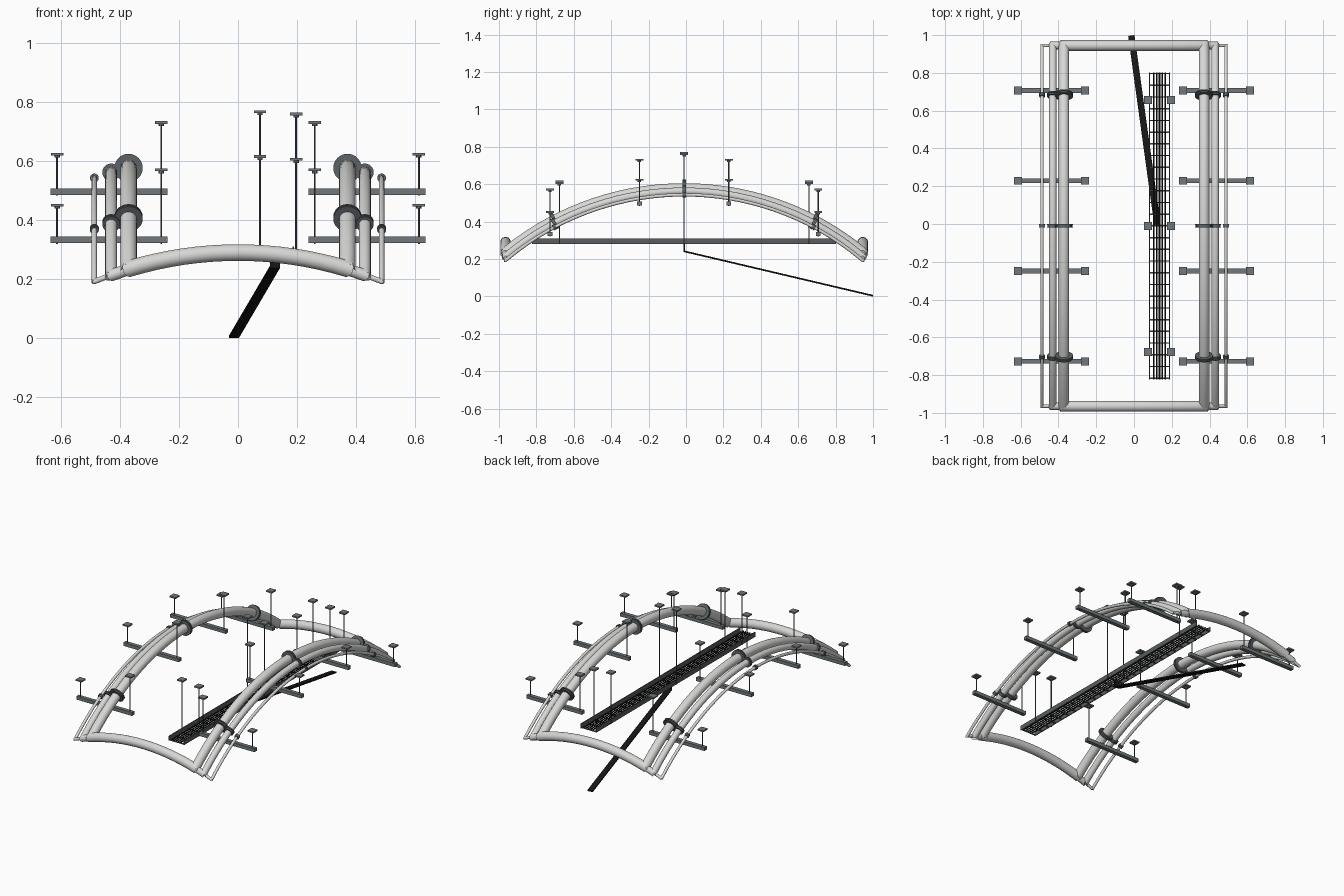
import bpy, bmesh, math
from mathutils import Vector, Matrix

if "Cube" in bpy.data.objects:
    bpy.data.objects.remove(bpy.data.objects["Cube"])

YC = -0.01          # centre of the pipe loop along y
HALF = 0.955        # half length of the loop


def material(name, rgb):
    m = bpy.data.materials.new(name)
    m.diffuse_color = (*rgb, 1)
    m.use_nodes = True
    m.node_tree.nodes["Principled BSDF"].inputs["Base Color"].default_value = m.diffuse_color
    return m


PIPE = material("light grey pipe", (0.68, 0.68, 0.67))
STEEL = material("support grey", (0.165, 0.19, 0.2))
FLANGE = material("flange grey", (0.11, 0.125, 0.135))
TRAY = material("tray grey", (0.10, 0.11, 0.115))
BLACK = material("cable black", (0.008, 0.008, 0.008))


def finish(name, bm, mat, smooth=False):
    bmesh.ops.recalc_face_normals(bm, faces=bm.faces)
    me = bpy.data.meshes.new(name)
    bm.to_mesh(me)
    bm.free()
    ob = bpy.data.objects.new(name, me)
    bpy.context.collection.objects.link(ob)
    me.materials.append(mat)
    if smooth:
        bpy.ops.object.select_all(action='DESELECT')
        ob.select_set(True)
        bpy.context.view_layer.objects.active = ob
        bpy.ops.object.shade_smooth_by_angle(angle=math.radians(35))
    return ob


def add_box(bm, center, size, rot=None):
    mat = Matrix.Translation(center)
    if rot:
        mat = mat @ rot
    bmesh.ops.create_cube(bm, size=1, matrix=mat @ Matrix.Diagonal((*size, 1)))


def add_cyl(bm, a, b, r, seg=12):
    a, b = Vector(a), Vector(b)
    d = b - a
    mat = Matrix.Translation((a + b) / 2) @ d.to_track_quat('Z', 'Y').to_matrix().to_4x4()
    bmesh.ops.create_cone(bm, cap_ends=True, segments=seg, radius1=r, radius2=r,
                          depth=d.length, matrix=mat)


def arc(u, half, top, sag):
    """Height and slope of a circular arc at distance u from its crown."""
    R = (half * half + sag * sag) / (2 * sag)
    h = math.sqrt(R * R - u * u)
    return top - R + h, -u / h


def add_tube(bm, pts, tans, side, r, mitre, seg=24):
    """Sweep a circle along a planar path; both ends are cut as a mitre."""
    rings = []
    for i, (p, t) in enumerate(zip(pts, tans)):
        up = side.cross(t)
        end = -1 if i == 0 else 1 if i == len(pts) - 1 else 0
        ring = []
        for k in range(seg):
            a = 2 * math.pi * k / seg
            c = r * math.cos(a)
            ring.append(bm.verts.new(p + side * c + up * r * math.sin(a) + t * end * mitre * c))
        rings.append(ring)
    for A, B in zip(rings, rings[1:]):
        for k in range(seg):
            bm.faces.new((A[k], A[(k + 1) % seg], B[(k + 1) % seg], B[k]))
    bm.faces.new(rings[0])
    bm.faces.new(rings[-1])


# Pipe loops: name, x, radius, crown height, end height, flange radius
PIPES = [("large", 0.371, 0.028, 0.577, 0.235, 0.048),
         ("medium", 0.43, 0.020, 0.562, 0.213, 0.030),
         ("small", 0.487, 0.009, 0.543, 0.192, 0.015)]
N = 32
for name, X, r, top, end, fr in PIPES:
    bm, fl = bmesh.new(), bmesh.new()
    for s in (-1, 1):
        # long arched run
        pts, tans = [], []
        for i in range(N + 1):
            u = HALF * (2 * i / N - 1)
            z, m = arc(u, HALF, top, top - end)
            pts.append(Vector((s * X, YC + u, z)))
            tans.append(Vector((0, 1, m)).normalized())
        add_tube(bm, pts, tans, Vector((1, 0, 0)), r, 0.7 * s)
        # arched cross run
        pts, tans = [], []
        for i in range(N // 2 + 1):
            u = X * (4 * i / N - 1)
            z, m = arc(u, X, 0.29, 0.29 - end)
            pts.append(Vector((u, YC + s * HALF, z)))
            tans.append(Vector((1, 0, m)).normalized())
        add_tube(bm, pts, tans, Vector((0, 1, 0)), r, 0.7 * s)
        # paired flange discs
        for u in (-0.693, 0, 0.693):
            z, m = arc(u, HALF, top, top - end)
            p = Vector((s * X, YC + u, z))
            t = Vector((0, 1, m)).normalized()
            for a, b, rad in ((-.009, -.002, fr), (.002, .009, fr), (-.002, .002, fr * .88)):
                add_cyl(fl, p + t * a, p + t * b, rad, 24)
    finish(name + "_pipe_loop", bm, PIPE, True)
    finish(name + "_pipe_flanges", fl, FLANGE, True)

# Hanger rods with ceiling plates
rods, plates = bmesh.new(), bmesh.new()


def hanger(x, y, z0, z1):
    add_cyl(rods, (x, y, z0), (x, y, z1), 0.0032, 8)
    add_box(plates, (x, y, z1 - 0.004), (0.042, 0.042, 0.009))
    add_cyl(plates, (x, y, z1 - 0.016), (x, y, z1 - 0.008), 0.009, 8)


# Trapeze bars under the pipe runs
bars = bmesh.new()
for s in (-1, 1):
    for u, z, outer, inner in ((0.239, 0.497, 0.628, 0.735), (0.717, 0.333, 0.455, 0.575)):
        for e in (-1, 1):
            y = YC + e * u
            add_box(bars, (s * 0.437, y, z), (0.396, 0.025, 0.022))
            hanger(s * 0.613, y, z - 0.014, outer)
            hanger(s * 0.26, y, z - 0.014, inner)
finish("trapeze_bars", bars, STEEL)

# Hangers of the cable tray
for u, zl, zr in ((-0.667, 0.62, 0.61), (0, 0.772, 0.764), (0.667, 0.62, 0.61)):
    hanger(0.0745, YC + u, 0.283, zl)
    hanger(0.197, YC + u, 0.283, zr)
finish("hanger_rods", rods, TRAY)
finish("hanger_plates", plates, STEEL)

# Cable tray: side rails and rungs
TX, TL = 0.135, 1.625
tray = bmesh.new()
for s in (-1, 1):
    add_box(tray, (TX + s * 0.053, YC, 0.295), (0.005, TL, 0.03))
for i in range(27):
    y = YC + (TL - 0.012) * (i / 26 - 0.5)
    add_box(tray, (TX, y, 0.2845), (0.106, 0.007, 0.006))
finish("cable_tray", tray, TRAY)

# Cables lying in the tray
cables = bmesh.new()
for i in range(5):
    x = TX + (i - 2) * 0.0155
    add_cyl(cables, (x, YC - TL / 2, 0.292), (x, YC + TL / 2, 0.292), 0.0042, 8)
finish("tray_cables", cables, BLACK, True)

# Flat branch cable: short drop, then a sloping run to the floor
branch = bmesh.new()
a, b = Vector((0.125, YC, 0.241)), Vector((-0.014, 0.997, 0.004))
d = b - a
x_axis = d.cross(Vector((0, 0, 1))).normalized()
y_axis = d.normalized()
z_axis = x_axis.cross(y_axis)
rot = Matrix((x_axis, y_axis, z_axis)).transposed().to_4x4()
add_box(branch, (a + b) / 2, (0.034, d.length, 0.008), rot)
add_box(branch, (0.125, YC, 0.262), (0.034, 0.008, 0.045))
finish("branch_cable", branch, BLACK)
